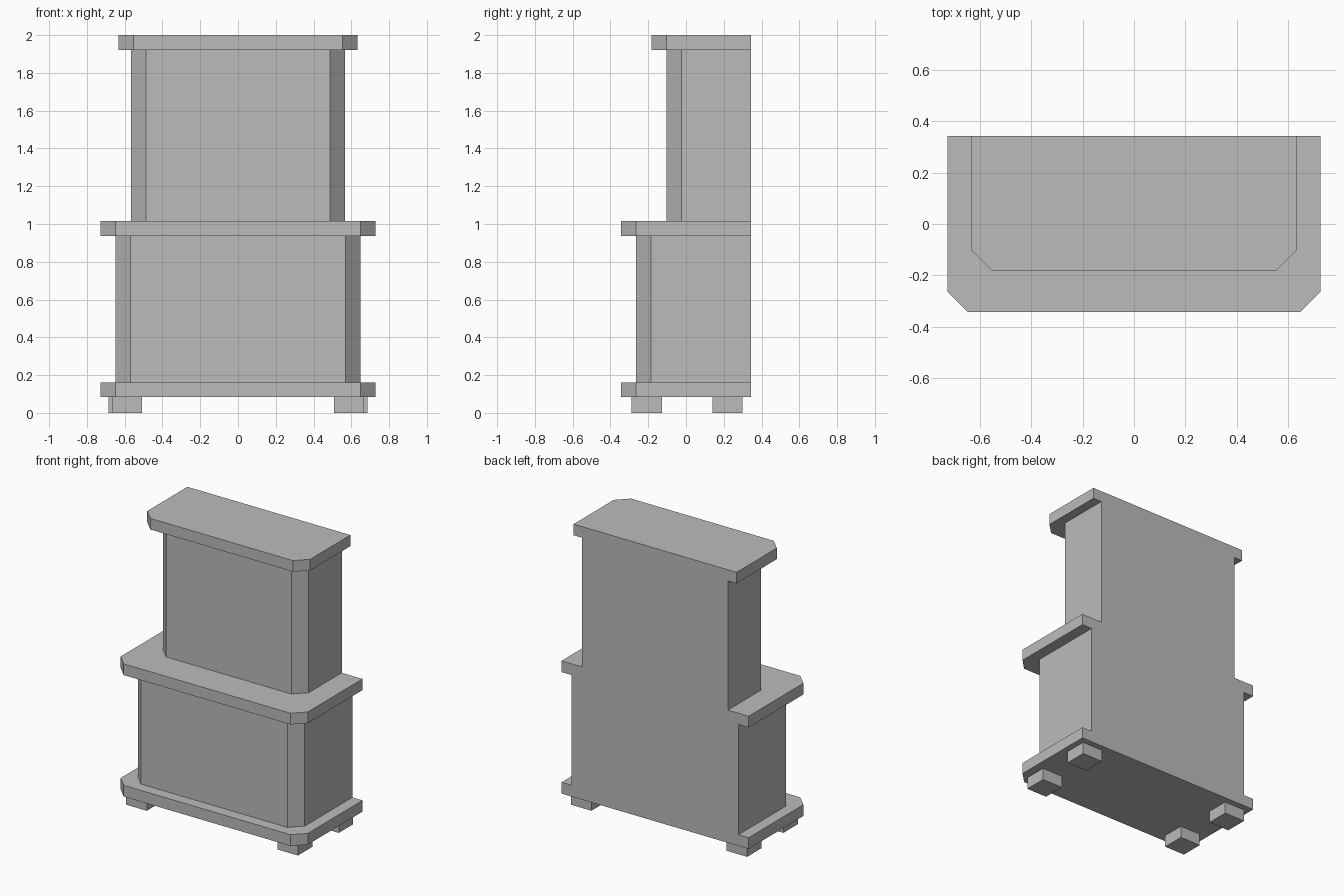
import bpy, bmesh

if "Cube" in bpy.data.objects:
    bpy.data.objects.remove(bpy.data.objects["Cube"])

BACK = 0.343   # shared flat back plane
CUT = 0.079    # front corner chamfer

grey = bpy.data.materials.new("plain grey")
grey.diffuse_color = (0.5, 0.5, 0.5, 1.0)
grey.use_nodes = True
grey.node_tree.nodes["Principled BSDF"].inputs["Base Color"].default_value = grey.diffuse_color


def prism(name, outline, z0, z1):
    """Extrude an anticlockwise plan outline from z0 to z1."""
    bm = bmesh.new()
    face = bm.faces.new([bm.verts.new((x, y, z0)) for x, y in outline])
    top = bmesh.ops.extrude_face_region(bm, geom=[face])["geom"]
    verts = [g for g in top if isinstance(g, bmesh.types.BMVert)]
    bmesh.ops.translate(bm, verts=verts, vec=(0, 0, z1 - z0))
    bmesh.ops.recalc_face_normals(bm, faces=bm.faces)
    mesh = bpy.data.meshes.new(name)
    bm.to_mesh(mesh)
    bm.free()
    mesh.materials.append(grey)
    obj = bpy.data.objects.new(name, mesh)
    bpy.context.collection.objects.link(obj)
    return obj


def tier(name, half_w, front, z0, z1):
    """Slab or carcass with both front corners cut at 45 degrees."""
    prism(name, [(-half_w, BACK), (-half_w, front + CUT), (-half_w + CUT, front),
                 (half_w - CUT, front), (half_w, front + CUT), (half_w, BACK)], z0, z1)


# Cabinet stack, from the base moulding up to the cornice
tier("base_moulding", 0.727, -0.343, 0.083, 0.162)
tier("lower_cabinet", 0.648, -0.264, 0.162, 0.936)
tier("counter_top", 0.727, -0.343, 0.936, 1.015)
tier("upper_cabinet", 0.566, -0.103, 1.015, 1.922)
tier("cornice", 0.633, -0.182, 1.922, 2.0)

# Four square feet; the back pair sits slightly further out
for end, inner, y0 in (("front", 0.507, -0.288), ("back", 0.525, 0.14)):
    for side, s in (("left", -1), ("right", 1)):
        x0, x1 = sorted((s * inner, s * (inner + 0.16)))
        y1 = y0 + 0.16
        prism(f"{end}_{side}_foot", [(x0, y0), (x1, y0), (x1, y1), (x0, y1)], 0.0, 0.083)
